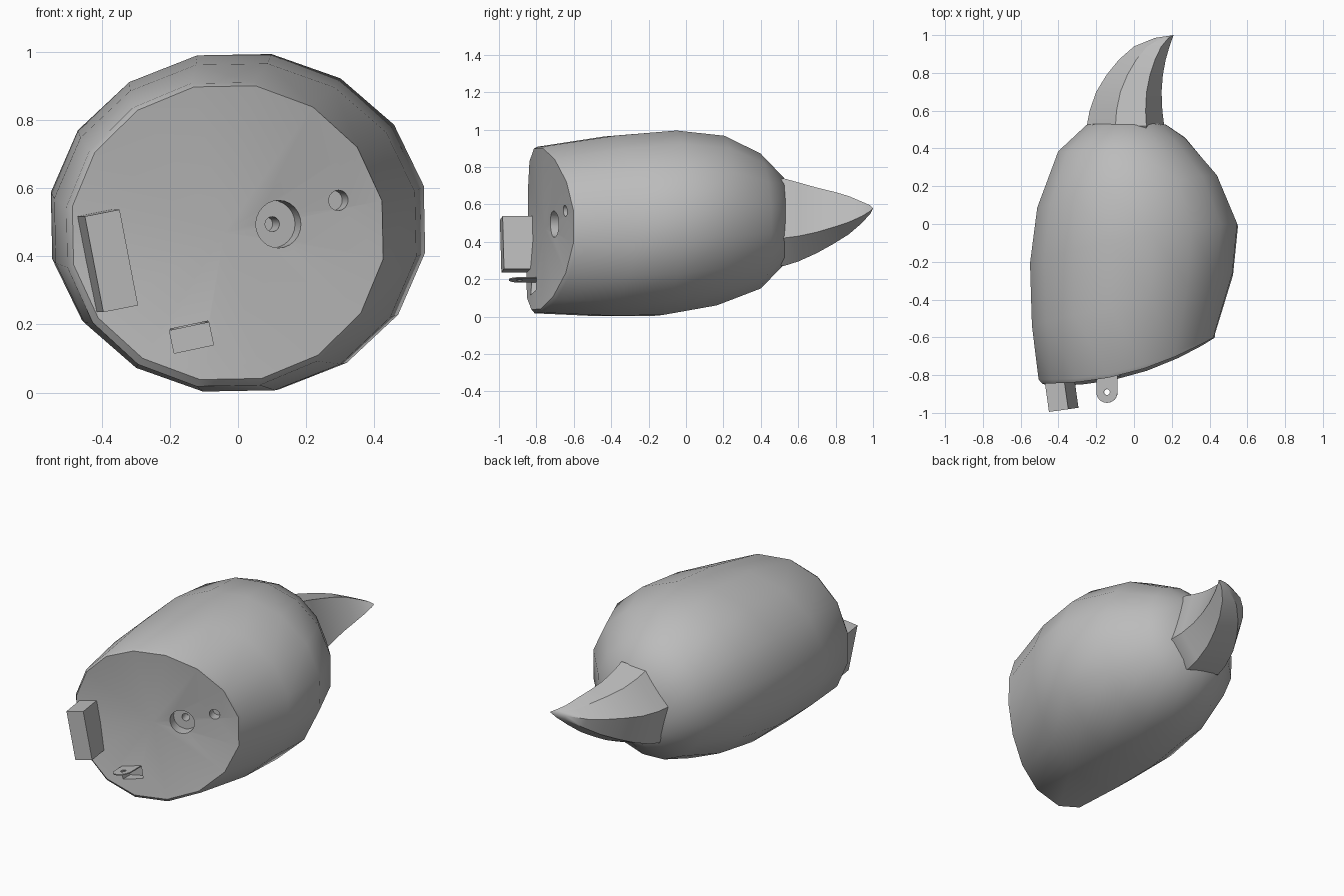
import bpy, bmesh
from math import sin, cos, pi, radians
from mathutils import Vector

cube = bpy.data.objects.get("Cube")
if cube:
    bpy.data.objects.remove(cube, do_unlink=True)

grey = bpy.data.materials.new("plain_grey")
grey.use_nodes = True
grey.diffuse_color = (0.5, 0.5, 0.5, 1)
grey.node_tree.nodes["Principled BSDF"].inputs["Base Color"].default_value = (0.5, 0.5, 0.5, 1)


def activate(ob):
    bpy.ops.object.select_all(action='DESELECT')
    ob.select_set(True)
    bpy.context.view_layer.objects.active = ob


def loft(name, rings, start, end):
    """Skin a list of point rings and close each end with a fan to a point."""
    bm = bmesh.new()
    loops = [[bm.verts.new(p) for p in ring] for ring in rings]
    n = len(loops[0])
    first, last = bm.verts.new(start), bm.verts.new(end)
    for i in range(n):
        j = (i + 1) % n
        bm.faces.new((first, loops[0][i], loops[0][j]))
        bm.faces.new((last, loops[-1][j], loops[-1][i]))
        for a, b in zip(loops, loops[1:]):
            bm.faces.new((a[i], b[i], b[j], a[j]))
    bmesh.ops.recalc_face_normals(bm, faces=bm.faces)
    mesh = bpy.data.meshes.new(name)
    bm.to_mesh(mesh)
    bm.free()
    ob = bpy.data.objects.new(name, mesh)
    bpy.context.collection.objects.link(ob)
    mesh.materials.append(grey)
    return ob


def smooth(ob, degrees):
    activate(ob)
    bpy.ops.object.shade_smooth_by_angle(angle=radians(degrees))


def box(name, location, size, rotation):
    bpy.ops.mesh.primitive_cube_add(size=1, location=location, rotation=rotation)
    ob = bpy.context.object
    ob.name = name
    ob.scale = size
    ob.data.materials.append(grey)
    return ob


def cut(target, cutter):
    activate(target)
    mod = target.modifiers.new("cut", 'BOOLEAN')
    mod.operation = 'DIFFERENCE'
    mod.solver = 'EXACT'
    mod.object = cutter
    bpy.ops.object.modifier_apply(modifier=mod.name)
    bpy.data.objects.remove(cutter, do_unlink=True)


# Body: sixteen-sided rings, skewed and bowed along y
SIDES = 16


def body_ring(cx, cz, half_w, half_h, y, skew, bow, lean):
    pts = []
    for i in range(SIDES):
        a = 2 * pi * (i + 0.55) / SIDES
        x = cx + half_w / 0.98 * cos(a)
        z = cz + half_h / 0.98 * sin(a)
        pts.append((x, y + skew * x + bow * x * x + lean * (z - cz), z))
    return pts


body_rings = [body_ring(*r) for r in (
    (-0.03, 0.47, 0.455, 0.43, -0.79, 0.29, 0.36, 0.02),
    (-0.038, 0.465, 0.465, 0.445, -0.77, 0.29, 0.36, 0.02),
    (-0.008, 0.485, 0.53, 0.48, -0.43, 0.26, 0.1, 0.05),
    (0, 0.5, 0.548, 0.493, -0.11, 0.19, 0, 0.08),
    (-0.035, 0.512, 0.475, 0.453, 0.175, 0.18, 0, 0.05),
    (-0.065, 0.51, 0.335, 0.36, 0.4, 0.14, 0.25, 0),
    (-0.04, 0.51, 0.21, 0.23, 0.525, 0, 0, 0))]
body = loft("body", body_rings, (-0.04, -0.755, 0.47), (-0.04, 0.56, 0.51))

# Round sockets in the front face, drilled along its normal
inward = Vector((-0.3, 1, 0)).normalized()
for x, y, z, radius, depth in ((0.118, -0.70, 0.495, 0.07, 0.06),
                               (0.118, -0.70, 0.495, 0.022, 0.13),
                               (0.295, -0.645, 0.565, 0.03, 0.06)):
    bpy.ops.mesh.primitive_cylinder_add(vertices=24, radius=radius, depth=2 * depth,
                                        location=(x, y, z))
    drill = bpy.context.object
    drill.rotation_euler = inward.to_track_quat('Z', 'Y').to_euler()
    bpy.context.view_layer.update()
    cut(body, drill)

# Shallow rectangular slot under the tab
roll = radians(-12)
slot = box("slot_cutter", (-0.137, -0.81, 0.162), (0.118, 0.1, 0.07), (0, roll, 0))
bpy.context.view_layer.update()
cut(body, slot)
smooth(body, 38)

# Block on the front face
box("front_block", (-0.388, -0.87, 0.387), (0.105, 0.23, 0.287),
    (0, radians(-11), radians(8)))

# Thin tab with rounded end and a pin hole
tab_curve = bpy.data.curves.new("tab", 'CURVE')
tab_curve.dimensions = '2D'
tab_curve.fill_mode = 'BOTH'
tab_curve.extrude = 0.003
R = 0.057
outline = [(R, 0.11), (-R, 0.11)]
outline += [(R * cos(pi + pi * i / 12), R * sin(pi + pi * i / 12)) for i in range(13)]
hole = [(0.016 * cos(pi * i / 8), 0.016 * sin(pi * i / 8)) for i in range(16)]
for pts in (outline, hole):
    spline = tab_curve.splines.new('POLY')
    spline.points.add(len(pts) - 1)
    spline.use_cyclic_u = True
    for point, (x, y) in zip(spline.points, pts):
        point.co = (x, y, 0, 1)
tab = bpy.data.objects.new("tab", tab_curve)
bpy.context.collection.objects.link(tab)
tab_curve.materials.append(grey)
tab.location = (-0.143, -0.89, 0.197)
tab.rotation_euler = (0, roll, 0)
activate(tab)
bpy.ops.object.convert(target='MESH')

# Curved horn at the back: one section fitted to shrinking bounds
section = [(0.37, 0.98), (0.77, 1), (1, 0.32), (0.7, 0), (0.15, 0.1), (0, 0.6)]
stations = (  # y, left, right, bottom, top
    (0.45, -0.22, 0.14, 0.3, 0.7),
    (0.52, -0.25, 0.16, 0.27, 0.74),
    (0.6, -0.235, 0.15, 0.295, 0.718),
    (0.7, -0.2, 0.146, 0.34, 0.69),
    (0.79, -0.145, 0.153, 0.39, 0.668),
    (0.87, -0.08, 0.168, 0.44, 0.645),
    (0.94, 0.0, 0.188, 0.5, 0.615),
    (0.985, 0.11, 0.204, 0.55, 0.595))
horn = loft("horn",
            [[(l + u * (r - l), y, b + v * (t - b)) for u, v in section]
             for y, l, r, b, t in stations],
            (-0.04, 0.45, 0.5), (0.21, 1.0, 0.58))
smooth(horn, 30)
